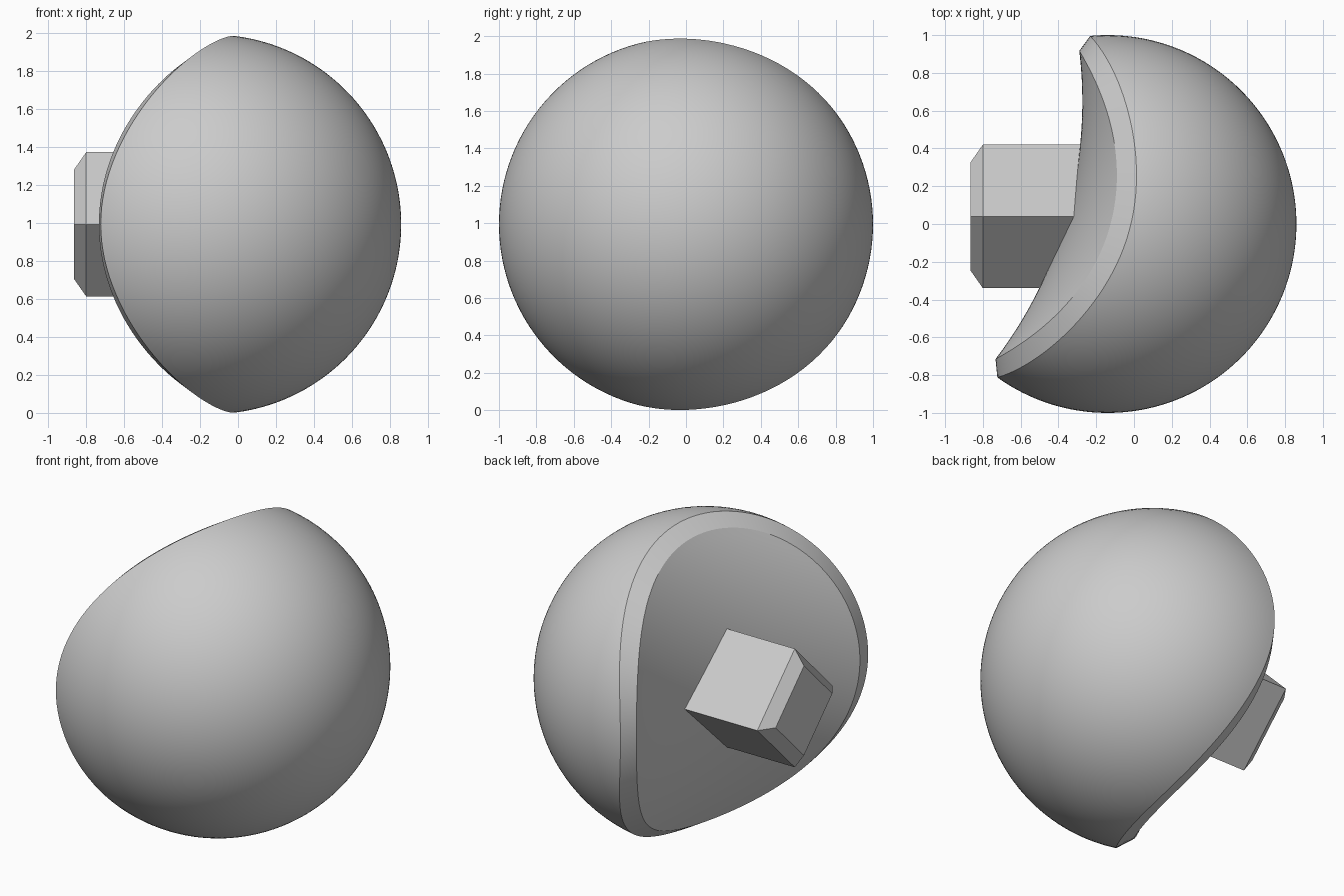
import bpy, bmesh
from math import sin, cos, pi, sqrt, acos, radians
from mathutils import Matrix, Vector

cube = bpy.data.objects.get("Cube")
if cube:
    bpy.data.objects.remove(cube)

grey = bpy.data.materials.new("plain_grey")
grey.use_nodes = True
colour = (0.6, 0.6, 0.6, 1)
grey.diffuse_color = colour
grey.node_tree.nodes["Principled BSDF"].inputs["Base Color"].default_value = colour

CENTRE = Vector((-0.14, 0, 0.994))
SEGMENTS = 128
TURN = radians(15.2)
# Frame of the cut: out of the face, along the face, up
OUT = Vector((-cos(TURN), sin(TURN), 0))
ALONG = Vector((sin(TURN), cos(TURN), 0))
UP = Vector((0, 0, 1))


def finish(name, bm, smooth):
    bmesh.ops.recalc_face_normals(bm, faces=bm.faces)
    mesh = bpy.data.meshes.new(name)
    bm.to_mesh(mesh)
    bm.free()
    mesh.materials.append(grey)
    obj = bpy.data.objects.new(name, mesh)
    bpy.context.collection.objects.link(obj)
    if smooth:
        bpy.ops.object.select_all(action='DESELECT')
        obj.select_set(True)
        bpy.context.view_layer.objects.active = obj
        bpy.ops.object.shade_smooth_by_angle(angle=radians(20))
    return obj


def sag(d, radius):
    return radius - sqrt(radius * radius - d * d)


def saddle(r, a):
    """Height of the saddle face at a radius and angle around its axis."""
    return 0.22 + sag(r * cos(a), 2.25) - sag(r * sin(a), 1.95)


def place(r, a, height):
    return CENTRE + OUT * height + ALONG * (r * cos(a)) + UP * (r * sin(a))


def inner_radius(a):
    """Radius where the saddle face meets the bevel."""
    low, high = 0.5, 1.0
    for _ in range(30):
        mid = (low + high) / 2
        if mid ** 2 + saddle(mid, a) ** 2 < 0.929 ** 2:
            low = mid
        else:
            high = mid
    return low


# Ball: saddle face, bevelled rim and round back, built as rings around one axis
FACE_RINGS, BACK_RINGS = 24, 64
angles = [2 * pi * i / SEGMENTS for i in range(SEGMENTS)]
limits = [inner_radius(a) for a in angles]
bm = bmesh.new()
rings = []
for k in range(1, FACE_RINGS + 1):
    f = k / FACE_RINGS
    rings.append([bm.verts.new(place(r * f, a, saddle(r * f, a)))
                  for r, a in zip(limits, angles)])
for k in range(BACK_RINGS):
    ring = []
    for a in angles:
        rim = acos(0.115 + 0.235 * cos(2 * a))
        t = rim + (pi - rim) * k / BACK_RINGS
        ring.append(bm.verts.new(place(sin(t), a, cos(t))))
    rings.append(ring)
front_pole = bm.verts.new(place(0, 0, saddle(0, 0)))
back_pole = bm.verts.new(place(0, 0, -1))
for i in range(SEGMENTS):
    j = (i + 1) % SEGMENTS
    bm.faces.new((front_pole, rings[0][i], rings[0][j]))
    bm.faces.new((back_pole, rings[-1][j], rings[-1][i]))
    for p, q in zip(rings, rings[1:]):
        bm.faces.new((p[i], q[i], q[j], p[j]))
finish("ball_body", bm, True)

# Peg: square bar standing on its corner, with a chamfered end
bm = bmesh.new()
loops = []
for x, half in ((-0.2, 0.38), (-0.8, 0.38), (-0.865, 0.287)):
    loops.append([bm.verts.new((x, 0.04 + half * cos(k * pi / 2),
                                CENTRE.z + half * sin(k * pi / 2)))
                  for k in range(4)])
for p, q in zip(loops, loops[1:]):
    for i in range(4):
        j = (i + 1) % 4
        bm.faces.new((p[i], p[j], q[j], q[i]))
bm.faces.new(loops[0])
bm.faces.new(loops[-1])
finish("square_peg", bm, False)
